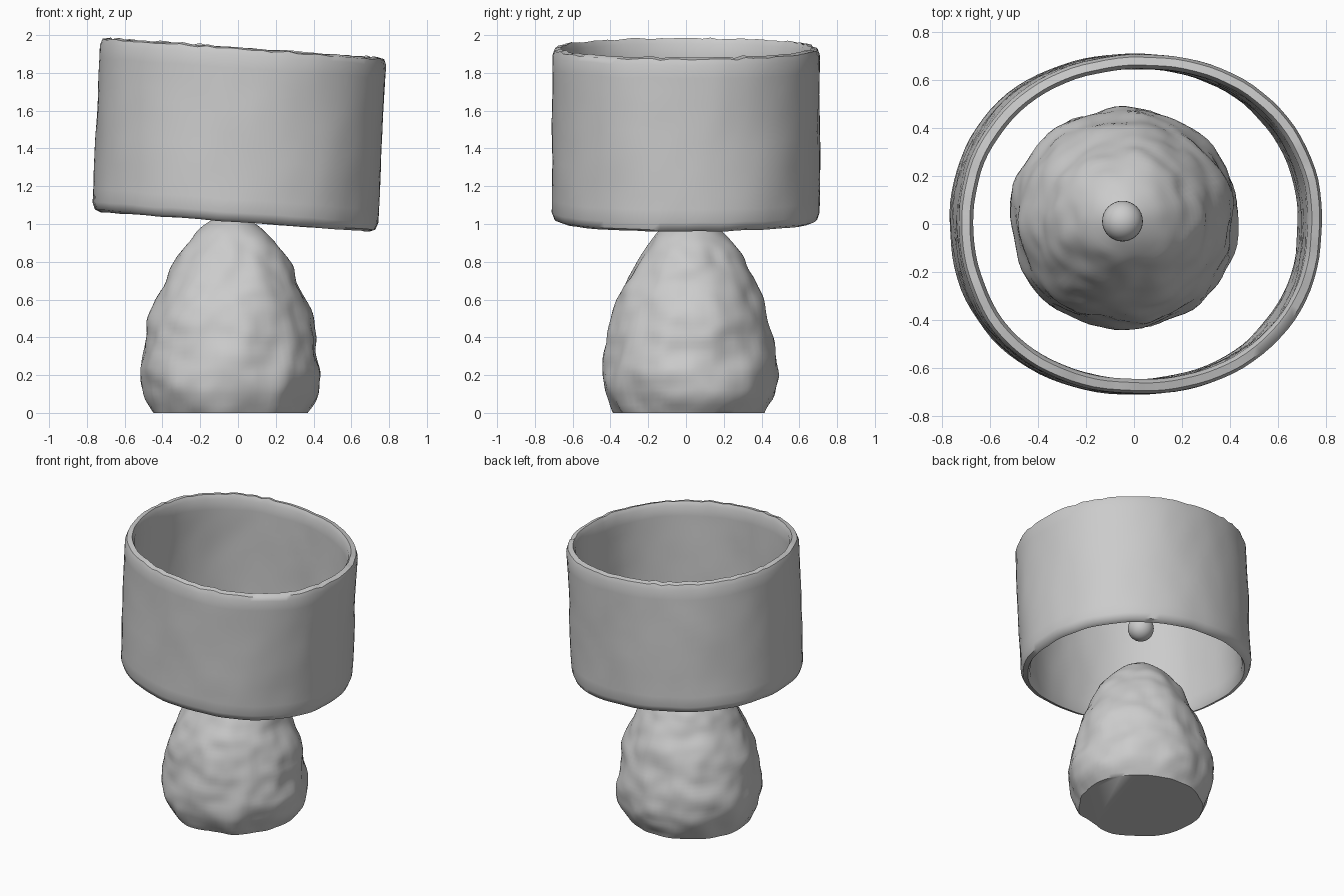
import bpy, bmesh, math
from mathutils import Vector, noise

cube = bpy.data.objects.get("Cube")
if cube:
    bpy.data.objects.remove(cube, do_unlink=True)

clay = bpy.data.materials.new("pale_grey_clay")
clay.use_nodes = True
clay.diffuse_color = (0.6, 0.6, 0.6, 1)
clay.node_tree.nodes["Principled BSDF"].inputs["Base Color"].default_value = (0.6, 0.6, 0.6, 1)


def finish(name, bm, angle):
    bmesh.ops.recalc_face_normals(bm, faces=bm.faces)
    mesh = bpy.data.meshes.new(name)
    bm.to_mesh(mesh)
    bm.free()
    mesh.materials.append(clay)
    obj = bpy.data.objects.new(name, mesh)
    bpy.context.collection.objects.link(obj)
    bpy.ops.object.select_all(action="DESELECT")
    obj.select_set(True)
    bpy.context.view_layer.objects.active = obj
    bpy.ops.object.shade_smooth_by_angle(angle=math.radians(angle))
    return obj


def bridge(bm, a, b):
    n = len(a)
    for i in range(n):
        j = (i + 1) % n
        bm.faces.new((a[i], a[j], b[j], b[i]))


def resample(profile, step):
    """Points along a smooth curve through (radius, height) pairs."""
    out = []
    for i in range(len(profile) - 1):
        p0, p1, p2, p3 = [Vector(profile[min(max(k, 0), len(profile) - 1)])
                          for k in range(i - 1, i + 3)]
        count = max(1, round((p2 - p1).length / step))
        for k in range(count):
            t = k / count
            out.append(p1 + (p2 - p0) * (t / 2)
                       + (2 * p0 - 5 * p1 + 4 * p2 - p3) * (t * t / 2)
                       + (3 * p1 - p0 - 3 * p2 + p3) * (t ** 3 / 2))
    return out


# Lumpy egg-shaped base with a flat underside and a small blunt tip
def build_base():
    bm = bmesh.new()
    profile = [(0.41, 0), (0.46, 0.1), (0.475, 0.22), (0.45, 0.4), (0.395, 0.6),
               (0.3, 0.8), (0.2, 0.94), (0.1, 1.02), (0.03, 1.06)]
    sides, rings = 80, []
    for r, z in resample(profile, 0.025):
        ring = []
        for i in range(sides):
            a = math.tau * i / sides
            p = Vector((r * math.cos(a), r * 0.97 * math.sin(a), z))
            bump = 0.022 * noise.noise(p * 5) + 0.012 * noise.noise(p * 11)
            k = 1 + bump / max(r, 0.25)
            ring.append(bm.verts.new((p.x * k - 0.04, p.y * k + 0.022, z)))
        rings.append(ring)
    for a, b in zip(rings, rings[1:]):
        bridge(bm, a, b)
    bm.faces.new(rings[0])
    tip = bm.verts.new((-0.04, 0.022, 1.065))
    for i in range(sides):
        bm.faces.new((rings[-1][i], rings[-1][(i + 1) % sides], tip))
    finish("lamp_base", bm, 50)


# Tilted hollow drum shade, open at both ends, with a chipped upper rim
def build_shade():
    bm = bmesh.new()
    height, wall = 0.925, 0.06
    section = [(-0.045, 0), (-0.014, 0.012), (0, 0.05)]
    section += [(0, 0.05 + (height - 0.09) * k / 12) for k in range(1, 13)]
    section += [(-0.012, height - 0.008), (-0.045, height)]
    section += [(-wall, height - 0.03 - (height - 0.06) * k / 12) for k in range(13)]
    sides, rings = 96, []
    for off, z in section:
        ring = []
        t = z / height
        for i in range(sides):
            a = math.tau * i / sides
            c, s = math.cos(a), math.sin(a)
            k = (abs(c) ** 2.15 + abs(s) ** 2.15) ** (-1 / 2.15)
            d = Vector((c, s, t))
            wob = 0.006 * noise.noise(d * 2.5) + 0.003 * noise.noise(d * 6)
            x = (0.757 + off + wob) * c * k + 0.045 * t - 0.016
            y = (0.708 + off + wob) * s * k
            chip = 0.012 * noise.noise(d * 14) if t > 0.98 else 0.006 * noise.noise(d * 5)
            ring.append(bm.verts.new((x, y, 1.01 + z - 0.072 * x + chip)))
        rings.append(ring)
    for a, b in zip(rings, rings[1:] + rings[:1]):
        bridge(bm, a, b)
    finish("lamp_shade", bm, 50)


# Small round bulb hanging free inside the shade
def build_bulb():
    bm = bmesh.new()
    bmesh.ops.create_uvsphere(bm, u_segments=32, v_segments=16, radius=0.085)
    bmesh.ops.translate(bm, verts=bm.verts, vec=(-0.048, 0.012, 1.34))
    finish("bulb", bm, 60)


build_base()
build_shade()
build_bulb()
